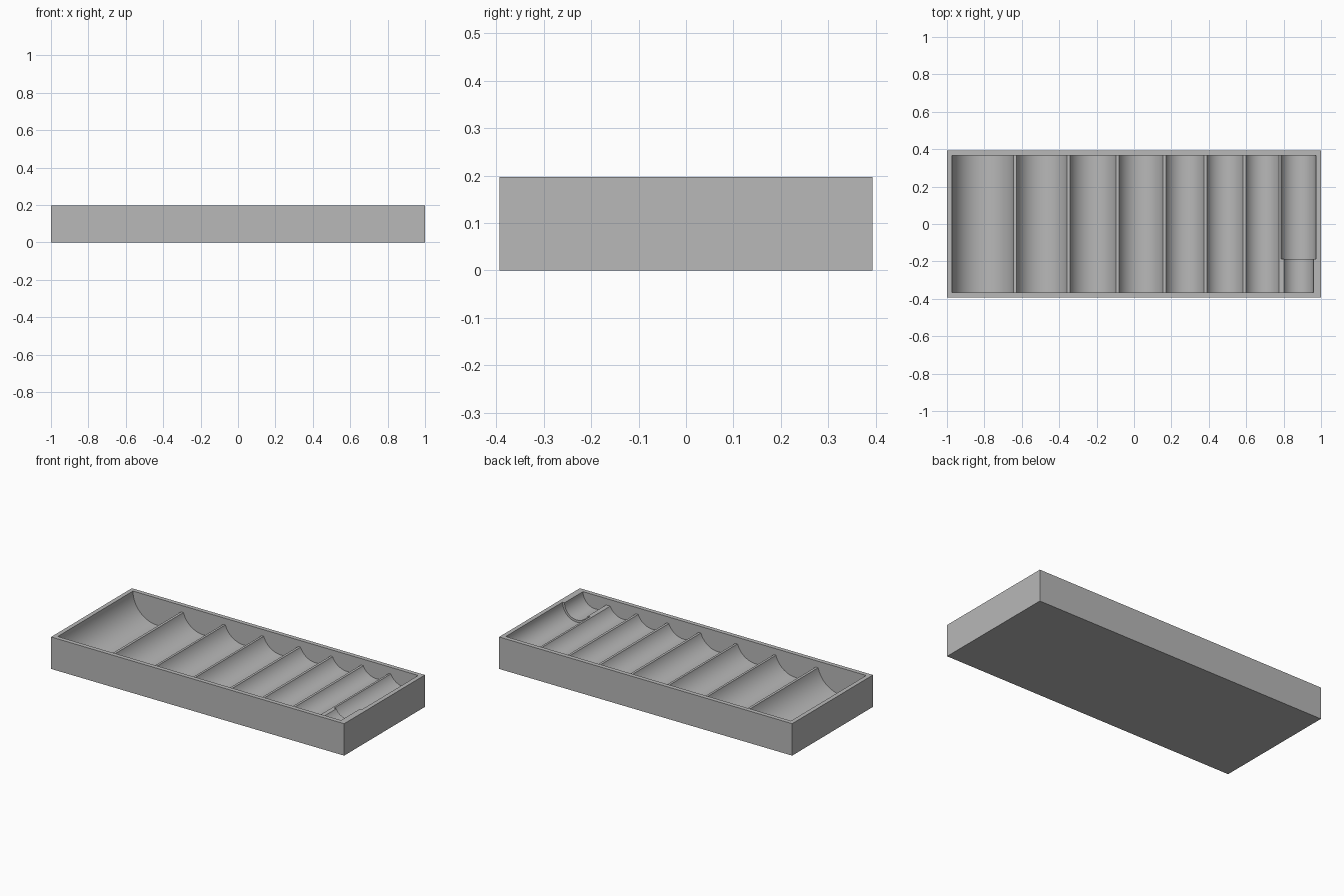
import bpy
import math

cube = bpy.data.objects.get("Cube")
if cube:
    bpy.data.objects.remove(cube, do_unlink=True)

LENGTH, DEPTH, HEIGHT = 2.0, 0.787, 0.197
WALL = 0.027
DIVIDER_DROP = 0.04           # dividers stop below the rim
INNER_Y = DEPTH / 2 - WALL
STEP_Y = -0.187               # where the last trough narrows

grey = bpy.data.materials.new("plain grey")
grey.use_nodes = True
colour = (0.48, 0.48, 0.48, 1)
grey.diffuse_color = colour
grey.node_tree.nodes["Principled BSDF"].inputs["Base Color"].default_value = colour


def box(name, x0, x1, y0, y1, z0, z1):
    bpy.ops.mesh.primitive_cube_add(
        size=1, location=((x0 + x1) / 2, (y0 + y1) / 2, (z0 + z1) / 2))
    ob = bpy.context.object
    ob.name = name
    ob.scale = (x1 - x0, y1 - y0, z1 - z0)
    bpy.ops.object.transform_apply(location=True, rotation=True, scale=True)
    return ob


def trough_cutter(x, radius, y0, y1):
    """Cylinder along y with its axis level with the rim."""
    bpy.ops.mesh.primitive_cylinder_add(
        vertices=96, radius=radius, depth=y1 - y0,
        location=(x, (y0 + y1) / 2, HEIGHT), rotation=(math.pi / 2, 0, 0))
    ob = bpy.context.object
    ob.name = "trough_cutter"
    bpy.ops.object.transform_apply(location=True, rotation=True, scale=True)
    return ob


def carve(target, cutter):
    cutter.hide_render = True
    mod = target.modifiers.new("carve", 'BOOLEAN')
    mod.operation = 'DIFFERENCE'
    mod.solver = 'EXACT'
    mod.object = cutter
    bpy.context.view_layer.objects.active = target
    bpy.ops.object.modifier_apply(modifier=mod.name)
    bpy.data.objects.remove(cutter, do_unlink=True)


# Solid block
tray = box("sorting_tray", -LENGTH / 2, LENGTH / 2, -DEPTH / 2, DEPTH / 2, 0, HEIGHT)

# End troughs run up to the side walls
first_r, last_r, narrow_r = 0.1665, 0.0975, 0.084
first_x = -LENGTH / 2 + WALL + first_r
last_x = LENGTH / 2 - WALL - last_r

# Clear the space above the dividers
carve(tray, box("divider_cutter", first_x, last_x, -INNER_Y, INNER_Y,
                HEIGHT - DIVIDER_DROP, HEIGHT + 0.3))

# Full-length troughs, the last one at its narrow size
carve(tray, trough_cutter(first_x, first_r, -INNER_Y, INNER_Y))
spans = [(-0.629, -0.357), (-0.343, -0.095), (-0.081, 0.155),
         (0.170, 0.374), (0.389, 0.583), (0.598, 0.774)]
for left, right in spans:
    radius = math.hypot((right - left) / 2, DIVIDER_DROP)
    carve(tray, trough_cutter((left + right) / 2, radius, -INNER_Y, INNER_Y))
carve(tray, trough_cutter(last_x, narrow_r, -INNER_Y, INNER_Y))

# Wider rear part of the last trough
carve(tray, trough_cutter(last_x, last_r, STEP_Y, INNER_Y))

# Finish
tray.data.materials.clear()
tray.data.materials.append(grey)
for poly in tray.data.polygons:
    poly.material_index = 0
bpy.ops.object.select_all(action='DESELECT')
tray.select_set(True)
bpy.context.view_layer.objects.active = tray
bpy.ops.object.shade_smooth_by_angle(angle=math.radians(25))
